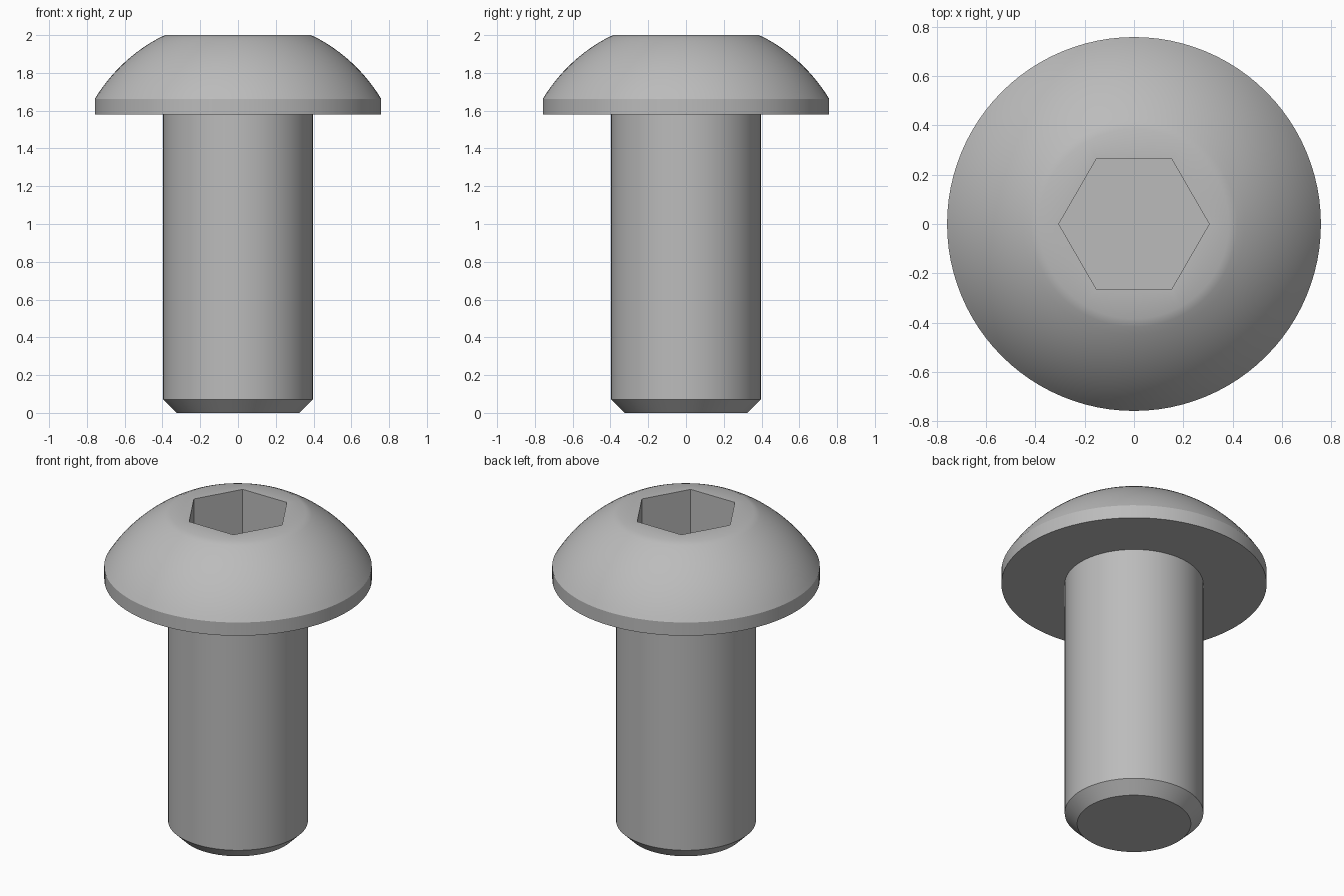
import bpy, bmesh, math

cube = bpy.data.objects.get("Cube")
if cube:
    bpy.data.objects.remove(cube, do_unlink=True)

SEGMENTS = 96
DOME_STEPS = 14

steel = bpy.data.materials.new("grey_steel")
steel.use_nodes = True
colour = (0.5, 0.5, 0.5, 1)
steel.diffuse_color = colour
steel.node_tree.nodes["Principled BSDF"].inputs["Base Color"].default_value = colour


def circle(radius, z):
    """Ring of points around the axis."""
    angles = [math.tau * i / SEGMENTS for i in range(SEGMENTS)]
    return [(radius * math.cos(a), radius * math.sin(a), z) for a in angles]


def hexagon(corner_radius, z):
    """Hexagonal ring with the same point count, corners on the x axis."""
    apothem = corner_radius * math.cos(math.pi / 6)
    points = []
    for i in range(SEGMENTS):
        a = math.tau * i / SEGMENTS
        r = apothem / math.cos(a % (math.pi / 3) - math.pi / 6)
        points.append((r * math.cos(a), r * math.sin(a), z))
    return points


def loft(name, rings):
    """Skin the rings in order and cap both ends."""
    bm = bmesh.new()
    loops = [[bm.verts.new(p) for p in ring] for ring in rings]
    for low, high in zip(loops, loops[1:]):
        for i in range(SEGMENTS):
            j = (i + 1) % SEGMENTS
            bm.faces.new((low[i], low[j], high[j], high[i]))
    bm.faces.new(loops[0][::-1])
    bm.faces.new(loops[-1])
    mesh = bpy.data.meshes.new(name)
    bm.to_mesh(mesh)
    bm.free()
    mesh.materials.append(steel)
    obj = bpy.data.objects.new(name, mesh)
    bpy.context.collection.objects.link(obj)
    bpy.ops.object.select_all(action='DESELECT')
    obj.select_set(True)
    bpy.context.view_layer.objects.active = obj
    bpy.ops.object.shade_smooth_by_angle(angle=math.radians(30))
    return obj


# Chamfered shank, underside, rim, spherical dome and hex socket in one skin
shank = [circle(0.325, 0), circle(0.396, 0.07), circle(0.396, 1.58)]
rim = [circle(0.758, 1.58)]
dome_centre, dome_radius = 1.204, 0.886
start, end = math.asin(0.758 / dome_radius), math.asin(0.385 / dome_radius)
dome = []
for k in range(DOME_STEPS + 1):
    a = start + (end - start) * k / DOME_STEPS
    dome.append(circle(dome_radius * math.sin(a),
                       dome_centre + dome_radius * math.cos(a)))
dome[-1] = circle(0.385, 2)
socket = [hexagon(0.305, 2), hexagon(0.305, 1.7)]
loft("button_head_bolt", shank + rim + dome + socket)
